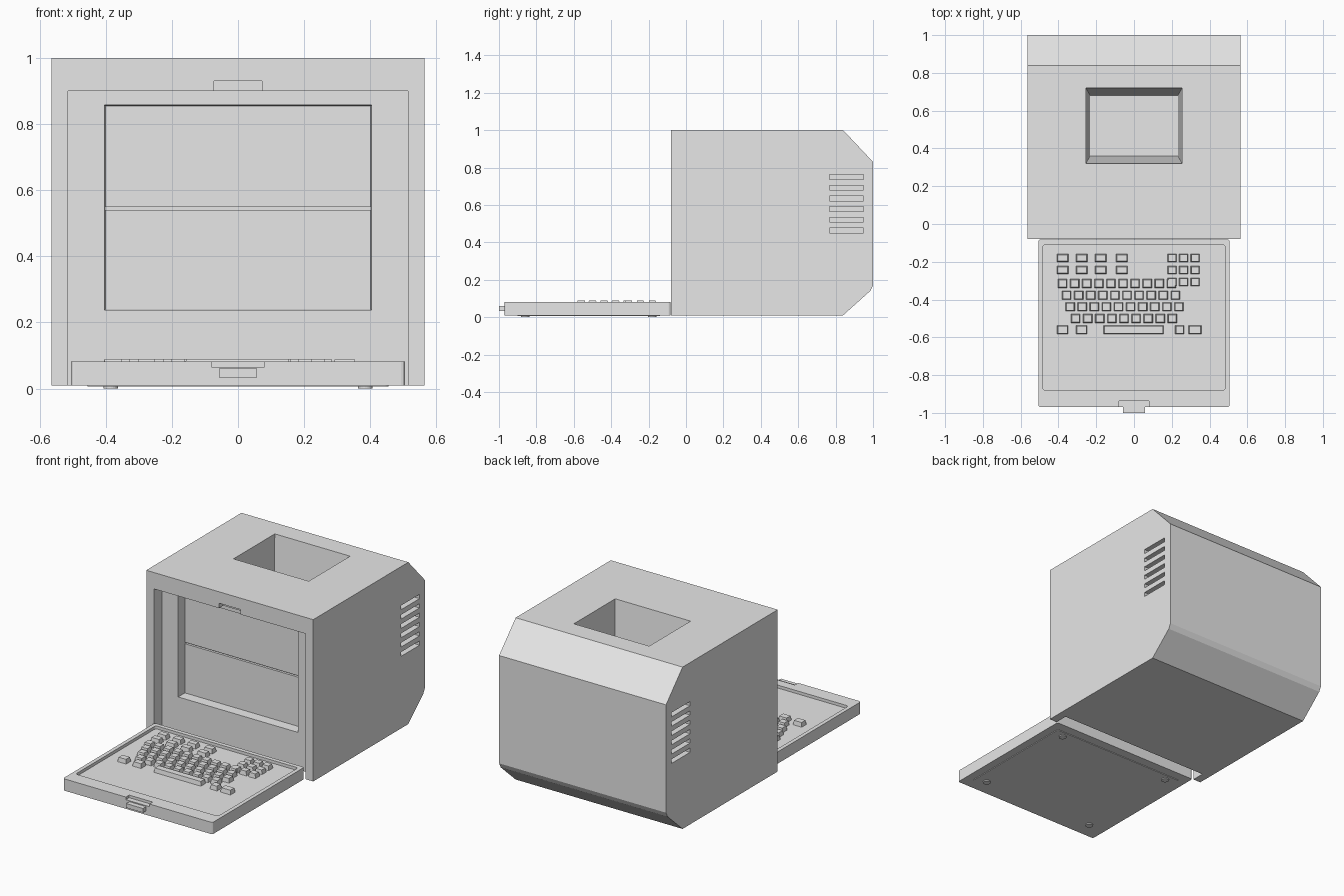
import bpy
import bmesh
from mathutils import Vector

default = bpy.data.objects.get("Cube")
if default:
    bpy.data.objects.remove(default, do_unlink=True)

GREY = (0.8, 0.8, 0.8, 1)
grey = bpy.data.materials.new("light grey plastic")
grey.use_nodes = True
grey.diffuse_color = GREY
grey.node_tree.nodes["Principled BSDF"].inputs["Base Color"].default_value = GREY


def finish(name, bm):
    """Turn a bmesh into a grey object."""
    bmesh.ops.recalc_face_normals(bm, faces=bm.faces[:])
    mesh = bpy.data.meshes.new(name)
    bm.to_mesh(mesh)
    bm.free()
    mesh.materials.append(grey)
    obj = bpy.data.objects.new(name, mesh)
    bpy.context.scene.collection.objects.link(obj)
    return obj


def add_box(bm, x, y, z, axis=2, end=1, inset=(0, 0, 0)):
    """Box from (low, high) ranges; one end of an axis may be inset."""
    lo, hi = Vector((x[0], y[0], z[0])), Vector((x[1], y[1], z[1]))
    verts = bmesh.ops.create_cube(bm, size=2)["verts"]
    for v in verts:
        side = v.co.copy()
        tapered = side[axis] * end > 0
        for i in range(3):
            v.co[i] = (lo[i] + hi[i]) / 2 + side[i] * (hi[i] - lo[i]) / 2
            if tapered and i != axis:
                v.co[i] -= side[i] * inset[i]
    return verts


def box(name, x, y, z, corner=0, **taper):
    bm = bmesh.new()
    add_box(bm, x, y, z, **taper)
    if corner:
        upright = [e for e in bm.edges
                   if abs(e.verts[0].co.z - e.verts[1].co.z) > 1e-4]
        bmesh.ops.bevel(bm, geom=upright, offset=corner, segments=3,
                        profile=0.5, affect="EDGES")
    return finish(name, bm)


def cut(target, cutter):
    cutter.hide_render = True
    mod = target.modifiers.new("cut", "BOOLEAN")
    mod.operation = "DIFFERENCE"
    mod.solver = "EXACT"
    mod.object = cutter
    bpy.context.view_layer.objects.active = target
    bpy.ops.object.modifier_apply(modifier=mod.name)
    bpy.data.objects.remove(cutter, do_unlink=True)


# Main case: side profile extruded across the width
HALF = 0.565
profile = [(-0.08, 0.01), (-0.08, 1), (0.84, 1), (1, 0.83),
           (1, 0.17), (0.985, 0.14), (0.84, 0.01)]
bm = bmesh.new()
face = bm.faces.new([bm.verts.new((-HALF, y, z)) for y, z in profile])
ext = bmesh.ops.extrude_face_region(bm, geom=[face])["geom"]
bmesh.ops.translate(bm, vec=(2 * HALF, 0, 0),
                    verts=[g for g in ext if isinstance(g, bmesh.types.BMVert)])
case = finish("main_case", bm)

# Front recess, latch notch, screen opening and the gap between its panels
cut(case, box("recess_cutter", (-0.514, 0.514), (-0.2, 0), (-0.1, 0.9)))
cut(case, box("notch_cutter", (-0.072, 0.072), (-0.2, -0.04), (0.85, 0.93)))
cut(case, box("screen_cutter", (-0.407, 0.407), (-0.04, 0.06), (0.235, 0.86),
              axis=1, inset=(0.006, 0, 0.005)))
cut(case, box("gap_cutter", (-0.401, 0.401), (0.03, 0.075), (0.541, 0.55)))

# Tapered well in the top
cut(case, box("well_cutter", (-0.255, 0.255), (0.32, 0.72), (0.65, 1.001),
              axis=2, end=-1, inset=(0.023, 0.04, 0)))

# Side vents
bm = bmesh.new()
for side in (-1, 1):
    for i in range(6):
        z = 0.464 + i * 0.057
        add_box(bm, sorted((side * 0.525, side * 0.7)), (0.768, 0.948),
                (z - 0.013, z + 0.013))
cut(case, finish("vent_cutter", bm))

# Fold-down keyboard tray
tray = box("keyboard_tray", (-0.506, 0.506), (-0.97, -0.082), (0.01, 0.082),
           corner=0.012)
cut(tray, box("key_bed_cutter", (-0.482, 0.482), (-0.882, -0.108), (0.064, 0.2),
              corner=0.015))
cut(tray, box("latch_slot_cutter", (-0.08, 0.08), (-1.1, -0.938), (0.066, 0.2)))
box("latch_tab", (-0.057, 0.057), (-1, -0.96), (0.034, 0.06))
box("tray_base_panel", (-0.455, 0.455), (-0.9, -0.14), (0.006, 0.012), corner=0.01)

# Feet under the tray
bm = bmesh.new()
for x in (-0.385, 0.385):
    for y in (-0.86, -0.18):
        disc = bmesh.ops.create_cone(bm, cap_ends=True, segments=20,
                                     radius1=0.022, radius2=0.022, depth=0.012)
        bmesh.ops.translate(bm, verts=disc["verts"], vec=(x, y, 0.006))
finish("tray_feet", bm)

# Keys
bm = bmesh.new()


def key(x, y, w=0.05, d=0.048):
    add_box(bm, (x - w / 2, x + w / 2), (y - d / 2, y + d / 2), (0.06, 0.09),
            inset=(0.005, 0.005, 0))


STEP = 0.064
for start, y, count in ((-0.378, -0.315, 10), (-0.357, -0.377, 10),
                        (-0.338, -0.438, 10), (-0.309, -0.5, 9)):
    for i in range(count):
        key(start + i * STEP, y)
for y in (-0.18, -0.244):
    for x in (-0.378, -0.277, -0.176, -0.064):
        key(x, y, 0.062, 0.043)
for y in (-0.18, -0.244, -0.307):
    for x in (0.202, 0.263, 0.324):
        key(x, y, 0.049, 0.045)
for x, w in ((-0.378, 0.06), (-0.277, 0.06), (-0.002, 0.32),
             (0.242, 0.049), (0.323, 0.07)):
    key(x, -0.56, w)
finish("keys", bm)
